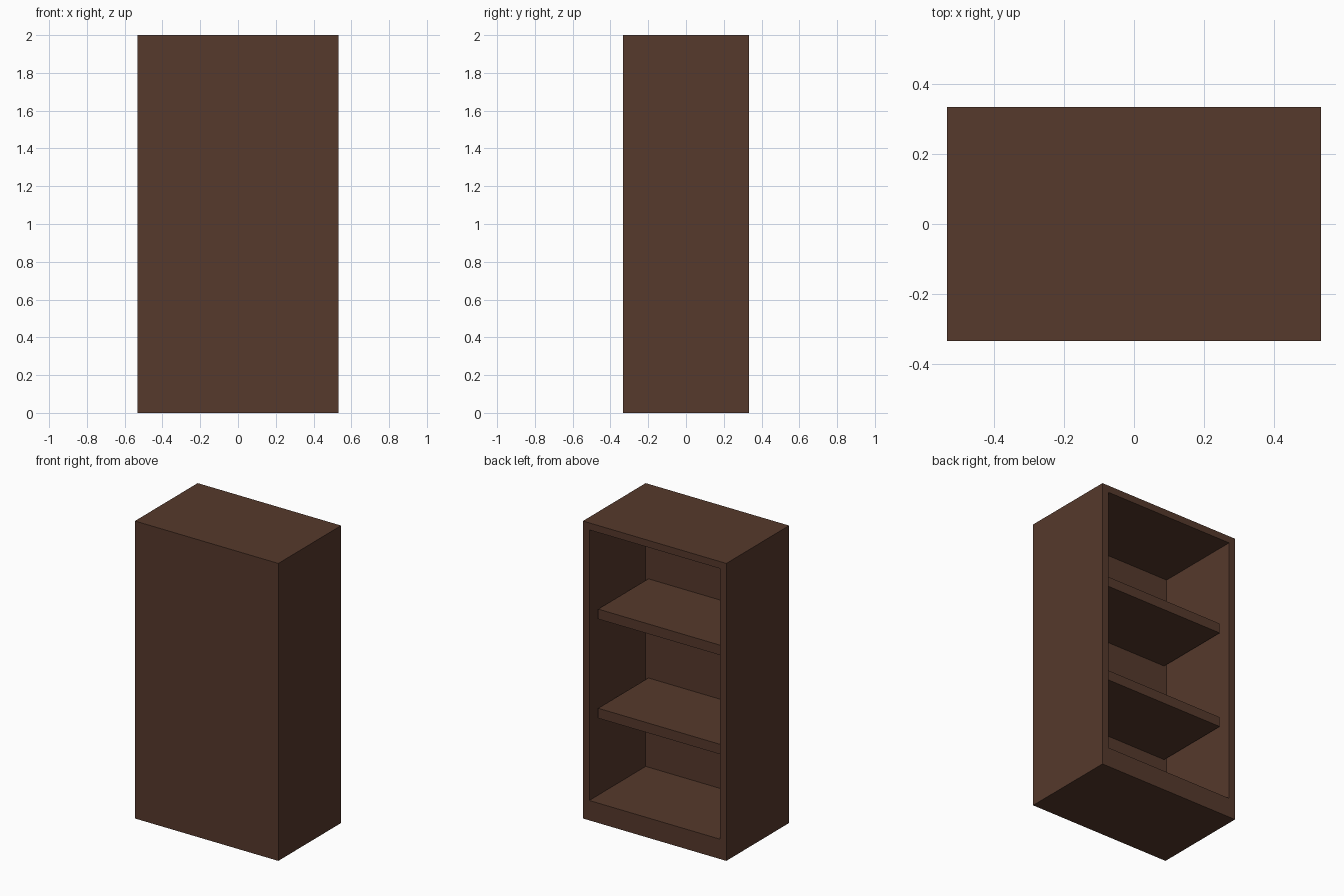
import bpy
import bmesh
from mathutils import Matrix, Vector

if "Cube" in bpy.data.objects:
    bpy.data.objects.remove(bpy.data.objects["Cube"], do_unlink=True)

WIDTH, DEPTH, HEIGHT = 1.0667, 0.6667, 2.0
BOARD = 0.0667            # thickness of every board
PLINTH = 2 * BOARD        # thickness of the base

wood = bpy.data.materials.new("dark brown wood")
colour = (0.093, 0.041, 0.025, 1.0)
wood.diffuse_color = colour
wood.use_nodes = True
wood.node_tree.nodes["Principled BSDF"].inputs["Base Color"].default_value = colour


def add_box(bm, size, centre):
    matrix = Matrix.Translation(centre) @ Matrix.Diagonal((*size, 1))
    bmesh.ops.create_cube(bm, size=1, matrix=matrix)


def finish(bm, name):
    bmesh.ops.recalc_face_normals(bm, faces=bm.faces)
    mesh = bpy.data.meshes.new(name)
    bm.to_mesh(mesh)
    bm.free()
    mesh.materials.append(wood)
    obj = bpy.data.objects.new(name, mesh)
    bpy.context.collection.objects.link(obj)


# Case: a solid block hollowed from the rear, leaving a thicker base
bm = bmesh.new()
add_box(bm, (WIDTH, DEPTH, HEIGHT), (0, 0, HEIGHT / 2))
bm.normal_update()
opening = max(bm.faces, key=lambda f: f.normal.y)
bmesh.ops.inset_region(bm, faces=[opening], thickness=BOARD)
for v in opening.verts:
    if v.co.z < HEIGHT / 2:
        v.co.z = PLINTH
hollow = bmesh.ops.extrude_discrete_faces(bm, faces=[opening])["faces"][0]
bmesh.ops.translate(bm, verts=hollow.verts, vec=Vector((0, BOARD - DEPTH, 0)))
finish(bm, "bookcase_case")

# Shelves: set back from the opening by one board thickness
for name, top in (("lower_shelf", 0.7333), ("upper_shelf", 1.4)):
    bm = bmesh.new()
    add_box(bm, (WIDTH - 2 * BOARD, DEPTH - 2 * BOARD, BOARD),
            (0, 0, top - BOARD / 2))
    finish(bm, name)
